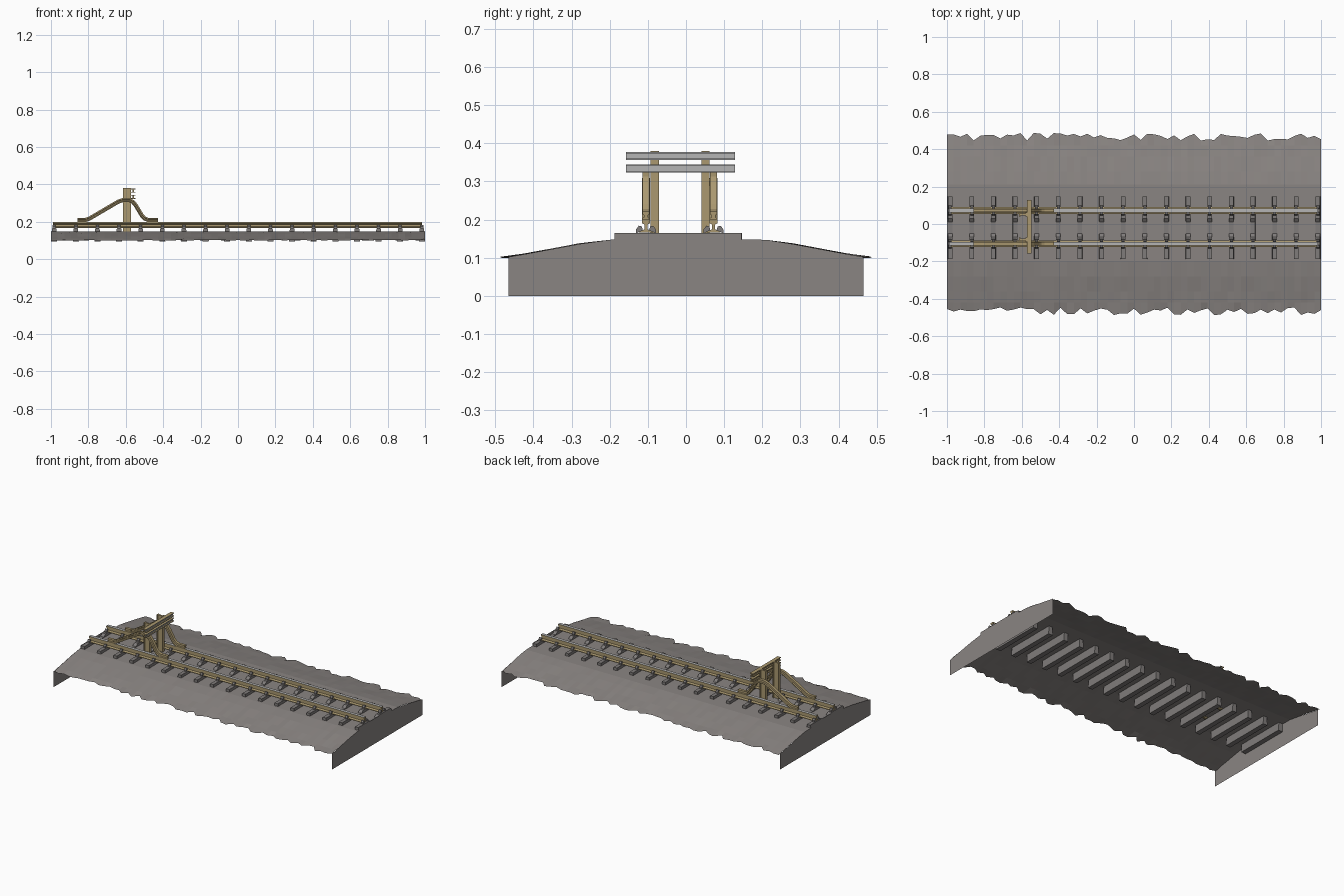
import bpy, bmesh, random
from mathutils import Vector

if "Cube" in bpy.data.objects:
    bpy.data.objects.remove(bpy.data.objects["Cube"])

random.seed(4)


def material(name, srgb):
    m = bpy.data.materials.new(name)
    m.diffuse_color = [((c + 0.055) / 1.055) ** 2.4 for c in srgb] + [1]
    m.use_nodes = True
    m.node_tree.nodes["Principled BSDF"].inputs["Base Color"].default_value = m.diffuse_color
    return m


STONE = material("ballast grey", (0.54, 0.52, 0.51))
CONCRETE = material("sleeper grey", (0.50, 0.485, 0.48))
PAINT = material("olive steel", (0.67, 0.60, 0.44))
STEEL = material("bare steel", (0.71, 0.71, 0.71))


def finish(bm, name, mats, rule=None, closed=True):
    if closed:
        bmesh.ops.recalc_face_normals(bm, faces=bm.faces)
    bm.normal_update()
    if rule:
        for f in bm.faces:
            f.material_index = int(rule(f))
    me = bpy.data.meshes.new(name)
    bm.to_mesh(me)
    bm.free()
    for m in mats:
        me.materials.append(m)
    ob = bpy.data.objects.new(name, me)
    bpy.context.collection.objects.link(ob)
    return ob


def loft(bm, rings):
    """Skin a list of equal-length point rings and cap both ends."""
    vs = [[bm.verts.new(p) for p in r] for r in rings]
    n = len(vs[0])
    for a, b in zip(vs, vs[1:]):
        for i in range(n):
            j = (i + 1) % n
            bm.faces.new((a[i], a[j], b[j], b[i]))
    bm.faces.new(vs[0])
    bm.faces.new(vs[-1])


def sweep(bm, path, side, section):
    """Carry a (side, up) section along a path with mitred bends."""
    path = [Vector(p) for p in path]
    side = Vector(side)
    rings = []
    for i, p in enumerate(path):
        t0 = (p - path[i - 1]).normalized() if i else None
        t1 = (path[i + 1] - p).normalized() if i < len(path) - 1 else None
        t0, t1 = t0 or t1, t1 or t0
        up = (t0 + t1).normalized().cross(side)
        k = 1 / (t0 + t1).normalized().dot(t0)
        rings.append([p + side * a + up * b * k for a, b in section])
    loft(bm, rings)


def mirror_section(half):
    return half + [(-a, b) for a, b in reversed(half)]


def i_section(w, h, web, flange):
    w, h, web = w / 2, h / 2, web / 2
    return mirror_section([(w, -h), (w, -h + flange), (web, -h + flange),
                           (web, h - flange), (w, h - flange), (w, h)])


RAILS = (-0.105, 0.072)
MID = -0.02
SLEEPERS = [-0.983 + i * 1.966 / 17 for i in range(18)]

# ballast bed: open sheet with ragged long edges
PROFILE = [(-0.465, 0.102), (-0.42, 0.110), (-0.36, 0.121), (-0.28, 0.136), (-0.20, 0.147),
           (-0.10, 0.148), (0.0, 0.148), (0.10, 0.148),
           (0.21, 0.147), (0.28, 0.136), (0.36, 0.121), (0.42, 0.110), (0.465, 0.102)]
bm = bmesh.new()
grid = []
COLS = 56
for i in range(COLS + 1):
    x = -1 + 2 * i / COLS
    row = []
    for j, (y, z) in enumerate(PROFILE):
        edge = j in (0, len(PROFILE) - 1)
        if edge:
            y += (1 if y > 0 else -1) * random.uniform(-0.02, 0.022)
            z = 0.101 + random.uniform(-0.002, 0.003)
        elif abs(y) > 0.22:
            z += random.uniform(-0.002, 0.002)
        row.append(bm.verts.new((x, y, z)))
    grid.append(row)
for a, b in zip(grid, grid[1:]):
    for j in range(len(PROFILE) - 1):
        bm.faces.new((a[j], b[j], b[j + 1], a[j + 1]))
finish(bm, "ballast_bed", [STONE], closed=False)

# end walls, stepped up over the sleeper ends
outline = ([(-0.465, 0)] + [p for p in PROFILE if p[0] < -0.19]
           + [(-0.188, 0.148), (-0.188, 0.165), (0.146, 0.165), (0.146, 0.148)]
           + [p for p in PROFILE if p[0] > 0.19] + [(0.465, 0)])
bm = bmesh.new()
for x in (-1, 1):
    pts = outline if x > 0 else outline[::-1]
    bm.faces.new([bm.verts.new((x, y, z)) for y, z in pts][::-1])
finish(bm, "end_walls", [STONE], closed=False)

# sleepers with a dipped middle
bm = bmesh.new()
for x in SLEEPERS:
    rings = []
    for dy, top in ((-0.167, 0.165), (-0.05, 0.165), (-0.03, 0.151),
                    (0.03, 0.151), (0.05, 0.165), (0.167, 0.165)):
        y = MID + dy
        rings.append([(x - 0.016, y, 0.095), (x + 0.016, y, 0.095),
                      (x + 0.012, y, top), (x - 0.012, y, top)])
    loft(bm, rings)
finish(bm, "sleepers", [CONCRETE])

# rails: painted sides, bare running surface
RAIL = mirror_section([(0.018, 0), (0.018, 0.004), (0.004, 0.008),
                       (0.004, 0.021), (0.010, 0.024), (0.010, 0.034)])
bm = bmesh.new()
for y in RAILS:
    sweep(bm, [(-0.99, y, 0.166), (0.985, y, 0.166)], (0, 1, 0), RAIL)
finish(bm, "rails", [PAINT, STEEL],
       lambda f: f.normal.z > 0.9 and f.calc_center_median().z > 0.195)

# rail clips: wedge each side of the rail on every sleeper
bm = bmesh.new()
for x in SLEEPERS:
    for y in RAILS:
        for s in (-1, 1):
            loft(bm, [[(x + d, y + s * a, z) for a, z in
                       ((0.008, 0.172), (0.026, 0.164), (0.026, 0.174),
                        (0.019, 0.184), (0.011, 0.182))] for d in (-0.008, 0.008)])
finish(bm, "rail_clips", [CONCRETE])

# bent braces of the buffer stop, standing on the rails
BRACE = [(-0.857, 0.210), (-0.815, 0.210), (-0.795, 0.217), (-0.64, 0.308),
         (-0.615, 0.316), (-0.58, 0.316), (-0.56, 0.305), (-0.545, 0.286),
         (-0.515, 0.235), (-0.50, 0.218), (-0.48, 0.210), (-0.428, 0.210)]
BAR = mirror_section([(0.011, -0.011), (0.011, -0.007), (0.005, -0.004),
                      (0.005, 0.002), (0.009, 0.004), (0.009, 0.011)])
bm = bmesh.new()
for y in RAILS:
    sweep(bm, [(x, y, z) for x, z in BRACE], (0, 1, 0), BAR)
finish(bm, "buffer_braces", [PAINT])

# upright posts beside the braces
bm = bmesh.new()
for y in (-0.082, 0.051):
    sweep(bm, [(-0.593, y, 0.14), (-0.593, y, 0.38)], (0, 1, 0),
          i_section(0.022, 0.044, 0.010, 0.008))
finish(bm, "buffer_posts", [PAINT])

# twin cross beams with bare front faces
bm = bmesh.new()
for z in (0.334, 0.367):
    sweep(bm, [(-0.560, -0.158, z), (-0.560, 0.128, z)], (1, 0, 0),
          i_section(0.024, 0.021, 0.007, 0.004))
finish(bm, "buffer_beams", [PAINT, STEEL], lambda f: f.normal.x > 0.9)
